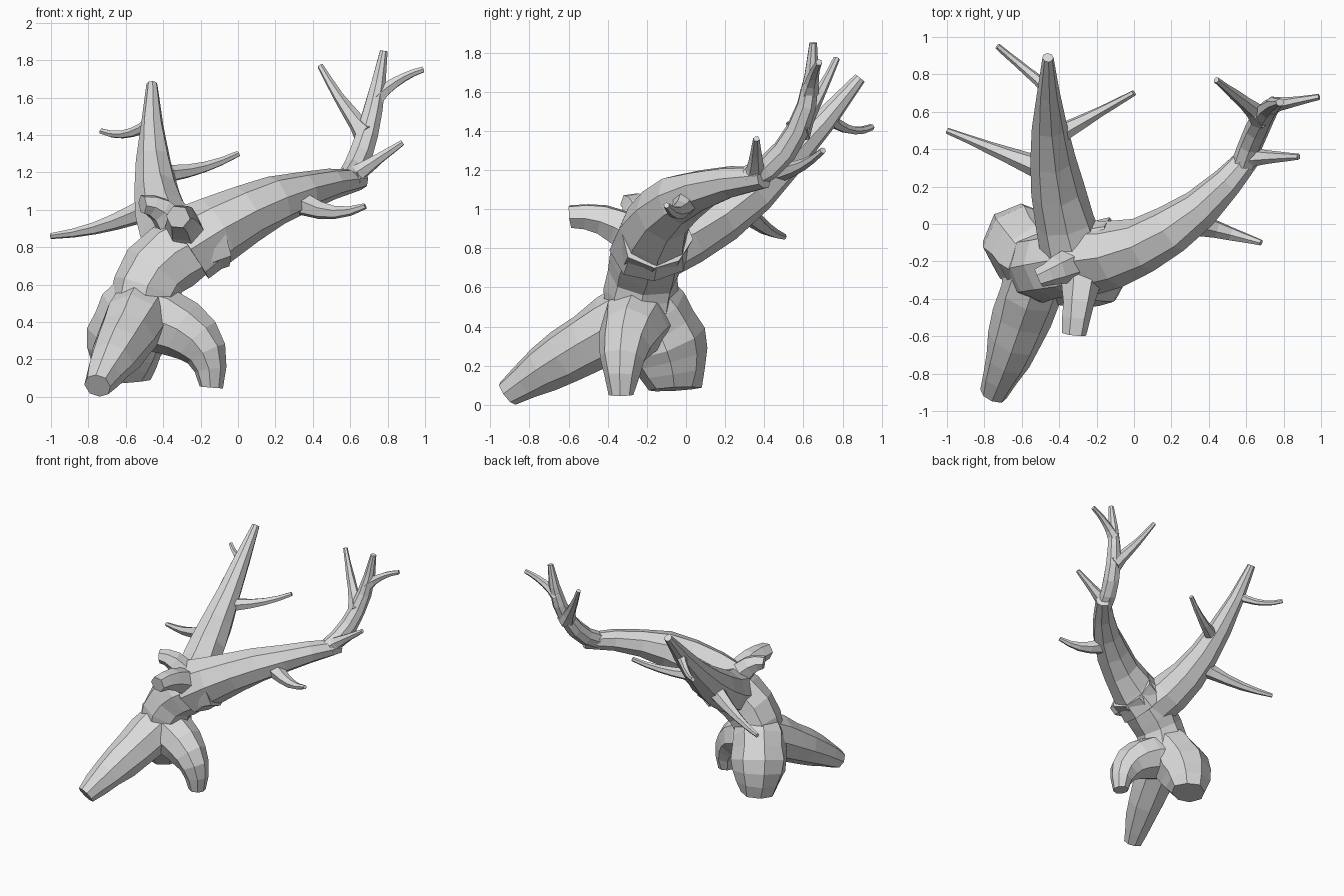
import bpy, bmesh, math, random
from mathutils import Vector

random.seed(4)
cube = bpy.data.objects.get("Cube")
if cube:
    bpy.data.objects.remove(cube, do_unlink=True)

grey = (0.7, 0.7, 0.7, 1)
bark = bpy.data.materials.new("pale_grey_bark")
bark.use_nodes = True
bark.diffuse_color = grey
bark.node_tree.nodes["Principled BSDF"].inputs["Base Color"].default_value = grey


def limb(name, start, middle, end, thick, thin, taper=1, swell=0, sides=8, steps=6):
    """Faceted tube on a parabola through three points; returns the curve."""
    start, middle, end = Vector(start), Vector(middle), Vector(end)

    def curve(t):
        return (start * (1 - t) * (1 - 2 * t) + middle * 4 * t * (1 - t)
                + end * t * (2 * t - 1))

    bm = bmesh.new()
    rings = []
    side = (curve(0.1) - start).orthogonal()
    for step in range(steps + 1):
        t = step / steps
        along = (curve(t + 0.01) - curve(t - 0.01)).normalized()
        side = (side - along * side.dot(along)).normalized()
        across = along.cross(side)
        radius = thick + (thin - thick) * t ** taper + swell * math.sin(math.pi * t)
        ring = []
        for k in range(sides):
            angle = math.tau * k / sides
            spoke = side * math.cos(angle) + across * math.sin(angle)
            ring.append(bm.verts.new(curve(t) + spoke * radius * random.uniform(0.98, 1.1)))
        rings.append(ring)
    for low, high in zip(rings, rings[1:]):
        for k in range(sides):
            n = (k + 1) % sides
            bm.faces.new((low[k], low[n], high[n], high[k]))
    bm.faces.new(rings[0])
    bm.faces.new(rings[-1])
    bmesh.ops.recalc_face_normals(bm, faces=bm.faces)
    mesh = bpy.data.meshes.new(name)
    bm.to_mesh(mesh)
    bm.free()
    mesh.materials.append(bark)
    bpy.context.collection.objects.link(bpy.data.objects.new(name, mesh))
    return curve


def offshoot(name, parent, place, tip, sag, thick=0.07, thin=0.016):
    """Thin limb growing from a place along its parent, sagging midway."""
    start, tip = parent(place), Vector(tip)
    middle = (start + tip) / 2 - Vector((0, 0, sag))
    limb(name, start, middle, tip, thick, thin, taper=0.5, sides=6, steps=5)


# Trunk and boughs
trunk = limb("trunk", start=(-0.5, -0.24, 0.36), middle=(-0.44, -0.22, 0.67),
             end=(-0.1, -0.15, 0.87), thick=0.18, thin=0.18)
right_bough = limb("right_bough", start=(-0.32, -0.15, 0.8), middle=(-0.43, 0.35, 1.1),
                   end=(-0.46, 0.89, 1.67), thick=0.17, thin=0.03, swell=0.015)
left_bough = limb("left_bough", start=trunk(0.8), middle=(0.2, -0.03, 1.05),
                  end=(0.65, 0.4, 1.16), thick=0.2, thin=0.055)
left_bough_top = limb("left_bough_top", start=left_bough(0.93), middle=(0.69, 0.57, 1.4),
                      end=(0.78, 0.65, 1.85), thick=0.065, thin=0.02, taper=3)

# Roots, all spreading from the foot of the trunk
limb("front_root", start=trunk(0.15), middle=(-0.64, -0.62, 0.25),
     end=(-0.75, -0.91, 0.06), thick=0.17, thin=0.07, taper=1.5)
limb("left_root", start=trunk(0.1), middle=(-0.22, -0.31, 0.3),
     end=(-0.14, -0.33, 0.05), thick=0.18, thin=0.06, swell=0.01)
limb("back_root", start=trunk(0.3), middle=(-0.59, -0.11, 0.32),
     end=(-0.61, -0.06, 0.08), thick=0.16, thin=0.13, swell=0.06)

# Sawn stubs above the trunk
offshoot("front_stub", trunk, 0.8, tip=(-0.32, -0.59, 0.96), sag=-0.05, thick=0.15, thin=0.06)
offshoot("side_stub", trunk, 0.8, tip=(-0.51, -0.29, 1.03), sag=-0.06, thick=0.15, thin=0.05)

# Twigs on the right bough
offshoot("right_outer_twig", right_bough, 0.42, tip=(-1, 0.5, 0.86), sag=0.03, thick=0.09)
offshoot("right_inner_twig", right_bough, 0.6, tip=(0, 0.7, 1.3), sag=0.03)
offshoot("right_upper_twig", right_bough, 0.85, tip=(-0.73, 0.95, 1.42), sag=0.04, thick=0.04)

# Twigs on the left bough
offshoot("left_low_twig", left_bough, 0.58, tip=(0.68, -0.1, 1.02), sag=0.06, thick=0.1)
offshoot("left_middle_twig", left_bough_top, 0.05, tip=(0.88, 0.36, 1.36), sag=0)
offshoot("left_inner_twig", left_bough_top, 0.5, tip=(0.44, 0.77, 1.77), sag=0.02)
offshoot("left_outer_twig", left_bough_top, 0.75, tip=(0.99, 0.68, 1.75), sag=-0.02, thick=0.05)
